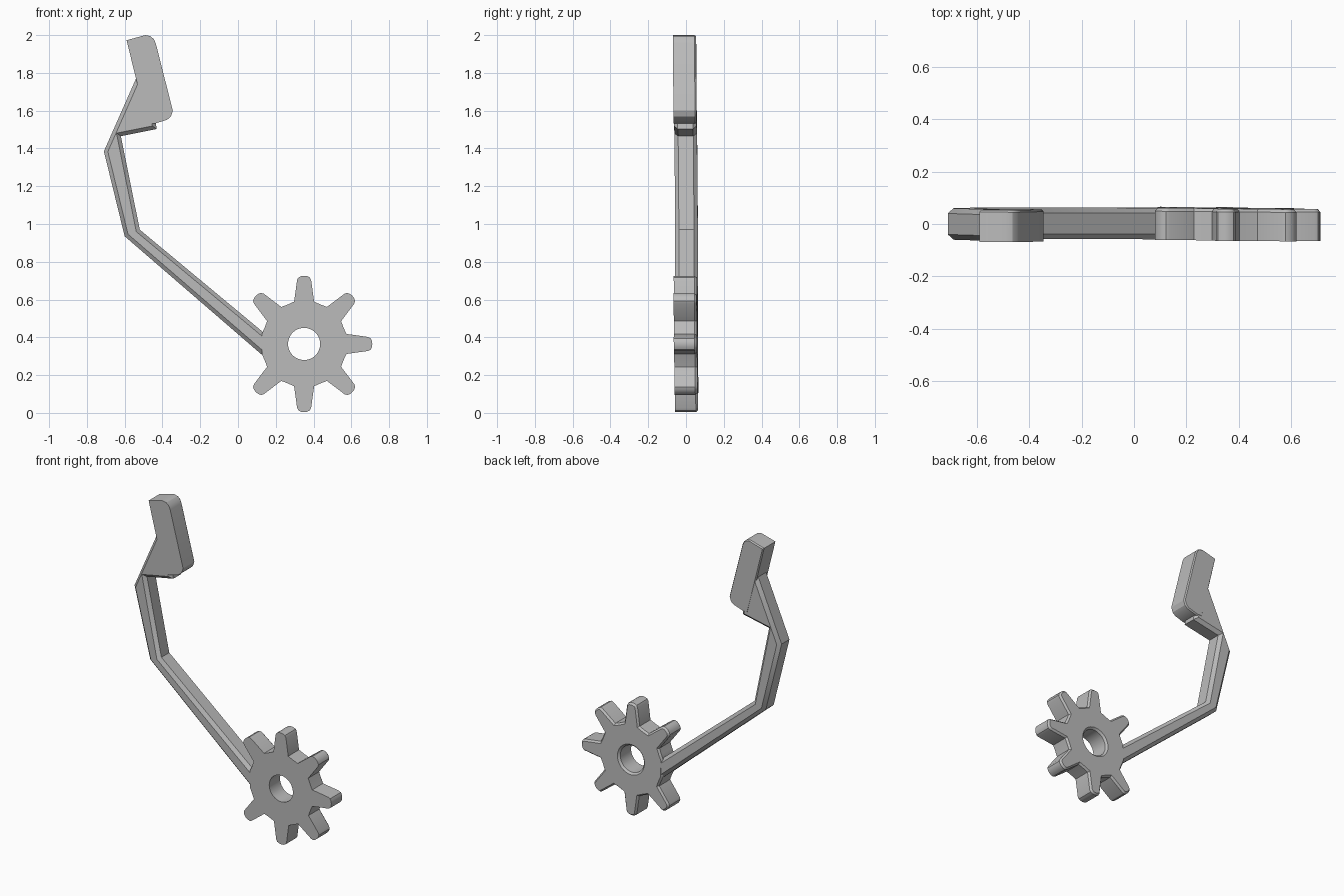
import bpy
import bmesh
from math import sin, cos, radians, atan2
from mathutils import Vector

cube = bpy.data.objects.get("Cube")
if cube:
    bpy.data.objects.remove(cube)

grey = bpy.data.materials.new("plain grey")
grey.use_nodes = True
colour = (0.5, 0.5, 0.5, 1)
grey.diffuse_color = colour
grey.node_tree.nodes["Principled BSDF"].inputs["Base Color"].default_value = colour

HALF = 0.061  # half thickness of the flat parts


def inset(points, d):
    """Shrink a counter-clockwise outline by d."""
    pts = [Vector(p) for p in points]
    result = []
    for i, p in enumerate(pts):
        a = (p - pts[i - 1]).normalized()
        b = (pts[(i + 1) % len(pts)] - p).normalized()
        na, nb = Vector((-a.y, a.x)), Vector((-b.y, b.x))
        result.append(p + (na + nb) * d / (1 + na.dot(nb)))
    return result


def skin(name, layers, closed=False):
    """Join (outline, y) layers; cap the ends or close the loop of layers."""
    bm = bmesh.new()
    rings = []
    for outline, y in layers:
        # the whole part leans very slightly off the vertical plane
        rings.append([bm.verts.new((x, y - 0.01 * (x + z - 0.7), z)) for x, z in outline])
    pairs = list(zip(rings, rings[1:]))
    if closed:
        pairs.append((rings[-1], rings[0]))
    else:
        bm.faces.new(rings[0])
        bm.faces.new(rings[-1])
    for r, s in pairs:
        for i in range(len(r)):
            bm.faces.new((r[i - 1], r[i], s[i], s[i - 1]))
    bmesh.ops.recalc_face_normals(bm, faces=bm.faces)
    mesh = bpy.data.meshes.new(name)
    bm.to_mesh(mesh)
    bm.free()
    mesh.materials.append(grey)
    obj = bpy.data.objects.new(name, mesh)
    bpy.context.collection.objects.link(obj)
    bpy.ops.object.select_all(action="DESELECT")
    obj.select_set(True)
    bpy.context.view_layer.objects.active = obj
    bpy.ops.object.shade_smooth_by_angle(angle=radians(28))
    return obj


# Gear wheel: seven teeth, the eighth place holds the arm
centre = Vector((0.35, 0.365))
tooth = [(0.224, 0.053), (0.339, 0.037), (0.352, 0.03), (0.359, 0.016)]
tooth = [(r, -w) for r, w in tooth] + [(0.361, 0)] + [(r, w) for r, w in reversed(tooth)]
outline = []
for k in range(8):
    a = radians(45 * k)
    for r, w in tooth:
        if k == 4:
            r = 0.224
        outline.append(centre + Vector((r * cos(a) - w * sin(a), r * sin(a) + w * cos(a))))
    b = a + radians(22.5)
    outline.append(centre + 0.226 * Vector((cos(b), sin(b))))


def bore(radius):
    angles = [atan2(p.y - centre.y, p.x - centre.x) for p in outline]
    return [centre + radius * Vector((cos(a), sin(a))) for a in angles]


skin("gear_wheel", [
    (bore(0.085), -HALF), (outline, -HALF), (outline, HALF - 0.012),
    (inset(outline, 0.01), HALF), (bore(0.097), HALF), (bore(0.085), HALF - 0.012),
], closed=True)

# Bent arm with chamfered edges, widening into the head
arm = [(0.17, 0.27), (0.16, 0.405), (-0.52, 0.97), (-0.62, 1.465), (-0.43, 1.503),
       (-0.44, 1.56), (-0.44, 1.70), (-0.54, 1.77), (-0.71, 1.385), (-0.60, 0.935)]
core = inset(arm, 0.02)
skin("bent_arm", [(core, 0.001 - HALF), (arm, -0.04), (arm, 0.04), (core, HALF - 0.001)])

# Head block with rounded corners on its right side
head = [(-0.48, 1.53), (-0.435, 1.533), (-0.375, 1.552), (-0.355, 1.57), (-0.345, 1.6),
        (-0.435, 1.955), (-0.445, 1.978), (-0.463, 1.994), (-0.49, 2.0),
        (-0.59, 1.973), (-0.54, 1.77)]
skin("head_block", [(head, -HALF), (head, HALF - 0.008), (inset(head, 0.006), HALF)])
